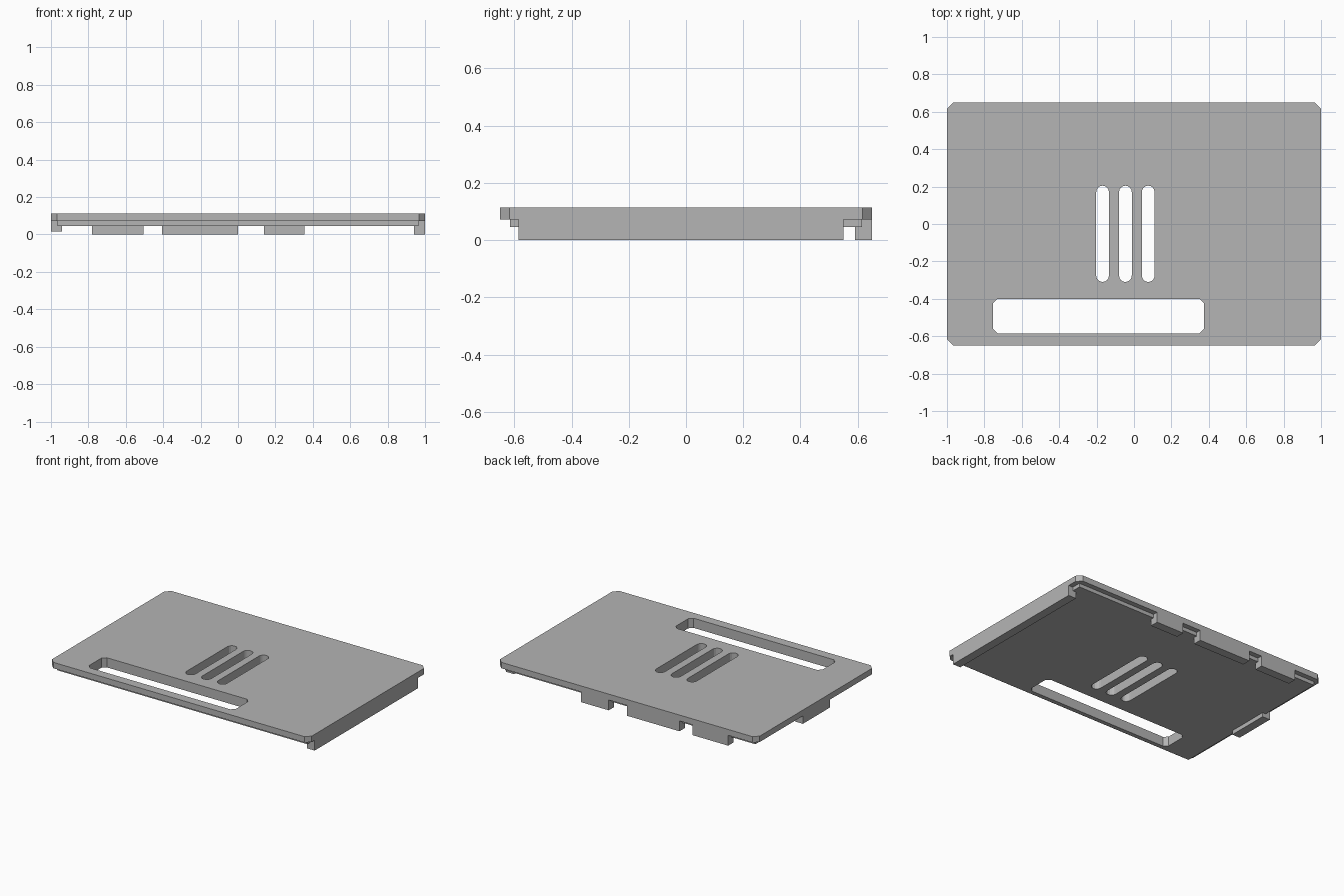
import bpy, bmesh, math

cube = bpy.data.objects.get("Cube")
if cube:
    bpy.data.objects.remove(cube)

# One grey plastic for everything
GREY = (0.46, 0.46, 0.46, 1)
plastic = bpy.data.materials.new("grey_plastic")
plastic.use_nodes = True
plastic.diffuse_color = GREY
plastic.node_tree.nodes["Principled BSDF"].inputs["Base Color"].default_value = GREY


def rectangle(x0, x1, y0, y1, cut=0):
    """Rectangle outline with optional chamfered corners."""
    if not cut:
        return [(x0, y0), (x1, y0), (x1, y1), (x0, y1)]
    return [(x0 + cut, y0), (x1 - cut, y0), (x1, y0 + cut), (x1, y1 - cut),
            (x1 - cut, y1), (x0 + cut, y1), (x0, y1 - cut), (x0, y0 + cut)]


def round_slot(x, y0, y1, radius, steps=8):
    """Slot outline along y with half-round ends."""
    points = []
    for centre, start in ((y1 - radius, 0), (y0 + radius, math.pi)):
        for i in range(steps + 1):
            a = start + math.pi * i / steps
            points.append((x + radius * math.cos(a), centre + radius * math.sin(a)))
    return points


def slab(name, outlines, z0, z1):
    """Extrude an outline, with any further outlines as holes, from z0 to z1."""
    bm = bmesh.new()
    for outline in outlines:
        verts = [bm.verts.new((x, y, z0)) for x, y in outline]
        for i, v in enumerate(verts):
            bm.edges.new((v, verts[i - 1]))
    bmesh.ops.triangle_fill(bm, use_beauty=True, use_dissolve=False, edges=bm.edges[:])
    result = bmesh.ops.extrude_face_region(bm, geom=bm.faces[:], use_keep_orig=True)
    top = [g for g in result["geom"] if isinstance(g, bmesh.types.BMVert)]
    bmesh.ops.translate(bm, verts=top, vec=(0, 0, z1 - z0))
    bmesh.ops.recalc_face_normals(bm, faces=bm.faces[:])
    mesh = bpy.data.meshes.new(name)
    bm.to_mesh(mesh)
    bm.free()
    mesh.materials.append(plastic)
    obj = bpy.data.objects.new(name, mesh)
    bpy.context.collection.objects.link(obj)
    return obj


# Openings shared by both layers
openings = [rectangle(-0.755, 0.375, -0.585, -0.4, 0.025)]
openings += [round_slot(x, -0.31, 0.205, 0.034) for x in (-0.168, -0.046, 0.076)]

# Cover plate and the smaller inset layer below it
RIM = 0.072
slab("cover_plate", [rectangle(-1, 1, -0.65, 0.65, 0.033)] + openings, RIM, 0.113)
slab("inset_layer", [rectangle(-0.965, 0.965, -0.615, 0.615)] + openings, 0.046, RIM)

# Long wall on the left edge, short tab on the right edge
slab("side_wall", [rectangle(0.94, 1, -0.585, 0.55)], 0, RIM)
slab("side_tab", [rectangle(-1, -0.94, -0.155, 0.142)], 0.017, RIM)

# Tabs along the back edge
for i, (x0, x1) in enumerate(((-0.78, -0.505), (-0.405, 0), (0.14, 0.355))):
    slab(f"back_tab_{i + 1}", [rectangle(x0, x1, 0.59, 0.65)], 0, RIM)
